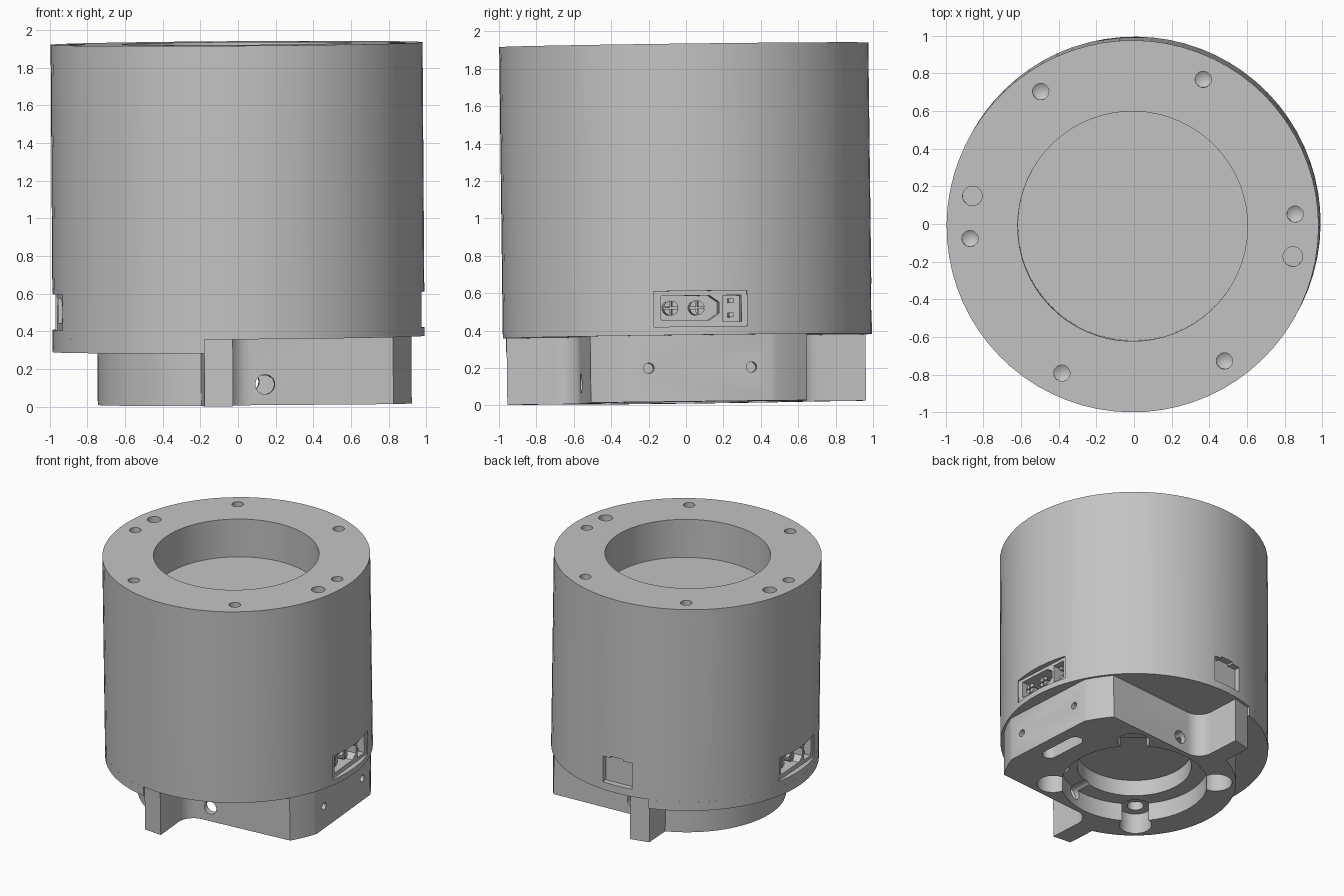
import bpy, bmesh, math
from math import cos, sin, radians, sqrt
from mathutils import Matrix, Vector

cube = bpy.data.objects.get("Cube")
if cube:
    bpy.data.objects.remove(cube, do_unlink=True)

grey = bpy.data.materials.new("machined_grey")
grey.use_nodes = True
tone = (0.55, 0.55, 0.55, 1)
grey.diffuse_color = tone
grey.node_tree.nodes["Principled BSDF"].inputs["Base Color"].default_value = tone

R = 0.987
TO_X = Matrix(((0, 0, 1, 0), (1, 0, 0, 0), (0, 1, 0, 0), (0, 0, 0, 1)))  # plan (y, z), depth x
TO_Y = Matrix(((0, 1, 0, 0), (0, 0, 1, 0), (1, 0, 0, 0), (0, 0, 0, 1)))  # plan (z, x), depth y
parts = []


def finish(name, bm, matrix):
    bmesh.ops.transform(bm, matrix=matrix, verts=bm.verts)
    bmesh.ops.recalc_face_normals(bm, faces=bm.faces)
    mesh = bpy.data.meshes.new(name)
    bm.to_mesh(mesh)
    bm.free()
    mesh.materials.append(grey)
    ob = bpy.data.objects.new(name, mesh)
    bpy.context.collection.objects.link(ob)
    return ob


def prism(name, outline, low, high, matrix=Matrix()):
    """Extrude a flat outline from low to high."""
    bm = bmesh.new()
    face = bm.faces.new([bm.verts.new((u, v, low)) for u, v in outline])
    grown = bmesh.ops.extrude_face_region(bm, geom=[face])["geom"]
    bmesh.ops.translate(bm, vec=(0, 0, high - low),
                        verts=[g for g in grown if isinstance(g, bmesh.types.BMVert)])
    return finish(name, bm, matrix)


def lathe(name, profile, at=(0, 0), segs=24, matrix=Matrix()):
    """Solid of revolution from (radius, height) pairs; zero radius ends in a tip."""
    bm = bmesh.new()
    rings = []
    for r, z in profile:
        count = segs if r else 1
        rings.append([bm.verts.new((at[0] + r * cos(math.tau * i / segs),
                                    at[1] + r * sin(math.tau * i / segs), z)) for i in range(count)])
    for a, b in zip(rings, rings[1:]):
        for i in range(segs):
            ring = [a[i % len(a)], a[(i + 1) % len(a)], b[(i + 1) % len(b)], b[i % len(b)]]
            bm.faces.new(list(dict.fromkeys(ring)))
    for ring in (rings[0], rings[-1]):
        if len(ring) > 1:
            bm.faces.new(ring)
    return finish(name, bm, matrix)


def rect(u0, u1, v0, v1):
    return [(u0, v0), (u1, v0), (u1, v1), (u0, v1)]


def arc(r, start, end, steps, centre=(0, 0)):
    angles = [radians(start + (end - start) * i / steps) for i in range(steps + 1)]
    return [(centre[0] + r * cos(a), centre[1] + r * sin(a)) for a in angles]


def cut(target, *cutters):
    for cutter in cutters:
        cutter.hide_render = True
        mod = target.modifiers.new("cut", "BOOLEAN")
        mod.operation, mod.solver, mod.object = "DIFFERENCE", "EXACT", cutter
        bpy.context.view_layer.update()
        graph = bpy.context.evaluated_depsgraph_get()
        mesh = bpy.data.meshes.new_from_object(target.evaluated_get(graph))
        target.modifiers.clear()
        target.data = mesh
        bpy.data.objects.remove(cutter, do_unlink=True)


def polar(r, degrees):
    return (r * cos(radians(degrees)), r * sin(radians(degrees)))


# Top end cap with a wide bore, six tapped holes and two plain dowel holes
cap = lathe("top_cap", [(R, 1.60), (R, 1.928)], segs=72)
cut(cap, lathe("bore", [(0.61, 1.62), (0.61, 2.1)], segs=64))
for k in range(6):
    cut(cap, lathe("tapped", [(0, 1.80), (0.043, 1.83), (0.043, 2.1)], polar(0.865, 60 * k)))
for angle in (165, 345):
    cut(cap, lathe("dowel", [(0.052, 1.84), (0.052, 2.1)], polar(0.865, angle)))
parts.append(cap)

# Middle shell
parts.append(lathe("middle_shell", [(R, 0.66), (R, 1.60)], segs=72))

# Lower housing with a socket window each side and a keyed pocket at the back
lower = lathe("lower_housing", [(R, 0.37), (R, 0.66)], segs=72)
power = [(-0.21, 0.45), (0.05, 0.45), (0.10, 0.485), (0.10, 0.545), (0.05, 0.58), (-0.21, 0.58)]
for side, spin in (("left", 0), ("right", 180)):
    m = Matrix.Rotation(radians(spin), 4, "Z") @ TO_X
    cut(lower,
        prism("window", rect(-0.25, 0.25, 0.415, 0.605), 0.945, 1.2, m),
        prism("power", power, 0.80, 1.1, m),
        prism("signal", rect(0.12, 0.22, 0.44, 0.58), 0.82, 1.1, m))
    for n, y in enumerate((-0.155, -0.015)):
        pin = lathe(f"{side}_power_pin_{n + 1}", [(0.04, 0.79), (0.04, 0.92)], (y, 0.515), 20, m)
        for w, h in ((0.005, 0.06), (0.06, 0.005)):
            cut(pin, prism("slit", rect(y - w, y + w, 0.515 - h, 0.515 + h), 0.86, 1.1, m))
        parts.append(pin)
    for n, z in enumerate((0.475, 0.55)):
        parts.append(prism(f"{side}_signal_pin_{n + 1}",
                           rect(0.155, 0.18, z - 0.012, z + 0.012), 0.81, 0.92, m))
cut(lower, prism("pocket", rect(0.43, 0.64, -0.125, 0.125), 0.935, 1.2, TO_Y),
    prism("key", rect(0.60, 0.655, -0.05, 0.06), 0.935, 1.2, TO_Y))
parts.append(lower)

# Lowered rim on the side away from the mounting block
edge = math.degrees(math.acos(-0.254 / R))
parts.append(prism("lower_rim", arc(R, edge, 360 - edge, 40), 0.297, 0.37))

# Mounting block: flat side, two straight shoulders, two fins and a round boss
half = [(0.89, 0.385)] + arc(0.97, 25, 36.7, 4)
half += arc(0.12, 270, 180, 8, (0.016, 0.70))
half += [(-0.104, 0.962), (-0.254, 0.935)]
half += arc(0.75, 109.8, 179, 20)
block = prism("mounting_block", half + [(x, -y) for x, y in reversed(half)], 0.015, 0.37)

# Stepped recess underneath, with four screw lobes
cut(block, lathe("recess", [(0.54, -0.1), (0.54, 0.16)], segs=64),
    lathe("bearing", [(0.42, -0.1), (0.42, 0.29)], segs=64))
for angle in (45, 135, 225, 315):
    spot = polar(0.60, angle)
    cut(block, lathe("lobe", [(0.12, -0.1), (0.12, 0.18)], spot),
        lathe("screw", [(0.06, 0.1), (0.06, 0.25), (0, 0.29)], spot))

# Slot, cross holes and side holes in the block
slot = arc(0.055, 0, 180, 10, (0.74, 0.135)) + arc(0.055, 180, 360, 10, (0.74, -0.135))
cut(block, prism("slot", slot, -0.1, 0.16))
for low, high in ((-0.8, -0.3), (0.3, 0.8)):
    cut(block, lathe("cross_hole", [(0.052, low), (0.052, high)], (0.125, 0.095), 24, TO_Y))
for y in (-0.275, 0.275):
    cut(block, lathe("side_hole", [(0.028, 0.80), (0.028, 1.1)], (y, 0.195), 16, TO_X))
parts.append(block)

# Slight overall lean and twist
lean = (Matrix.Translation((0.006, 0.012, 0)) @ Matrix.Rotation(0.0125, 4, "X")
        @ Matrix.Rotation(-0.007, 4, "Y") @ Matrix.Rotation(radians(4.3), 4, "Z"))
for ob in parts:
    ob.data.transform(lean)
    bpy.ops.object.select_all(action="DESELECT")
    ob.select_set(True)
    bpy.context.view_layer.objects.active = ob
    bpy.ops.object.shade_smooth_by_angle(angle=radians(25))
